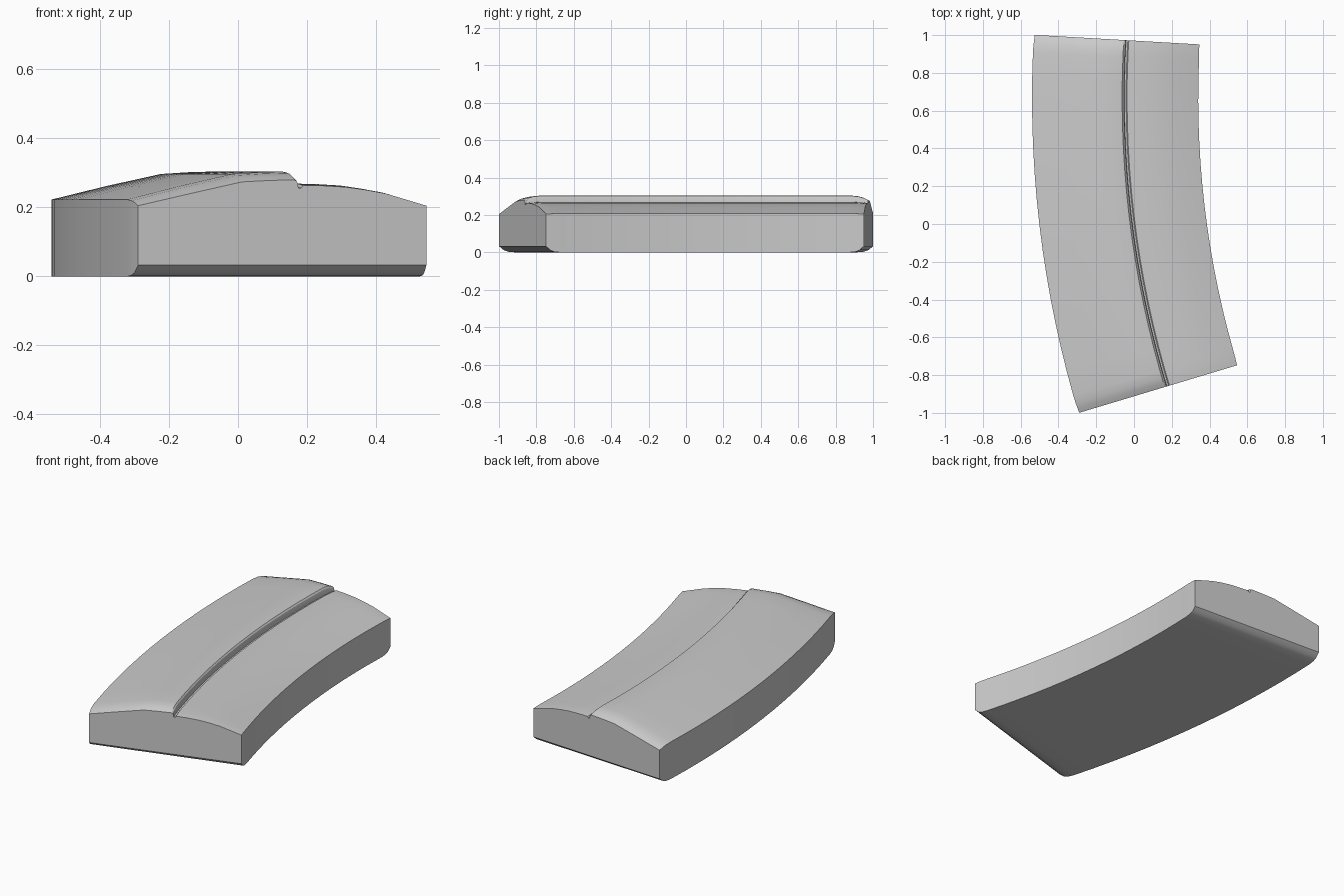
import bpy, bmesh, math

if "Cube" in bpy.data.objects:
    bpy.data.objects.remove(bpy.data.objects["Cube"])

# Arc the slab is swept along (plan view)
CX, CY = 5.25, 0.668
R_OUT, R_IN = 5.79, 4.91
A_BACK, A_FRONT = math.radians(-3.3), math.radians(16.75)

# Top profile: (fraction across the width, height, drop at the end faces)
TOP = [(0, .223, .018), (.18, .262, .022), (.36, .297, .023), (.45, .302, .024),
       (.53, .304, .024), (.542, .302, .022), (.550, .294, .018), (.554, .280, .010),
       (.556, .262, .006), (.566, .262, .006), (.572, .269, .005), (.64, .268, .005),
       (.72, .264, .005), (.79, .255, .004), (.86, .244, .004), (1, .208, .003)]

# End rounding: (distance from end, top drop factor, bottom lift, side pinch)
END = [(0, 1, .033, .005), (.025, .5, .012, .003), (.05, .18, .003, .001), (.09, 0, 0, 0)]


def stations():
    r = (R_OUT + R_IN) / 2
    back = [(A_BACK + d / r, k, b, p) for d, k, b, p in END]
    front = [(A_FRONT - d / r, k, b, p) for d, k, b, p in reversed(END)]
    a0, a1, n = back[-1][0], front[0][0], 14
    mid = [(a0 + (a1 - a0) * i / n, 0, 0, 0) for i in range(1, n)]
    return back + mid + front


def point(bm, radius, angle, z):
    return bm.verts.new((CX - radius * math.cos(angle), CY - radius * math.sin(angle), z))


# Curved slab with a stepped seam along its crown
bm = bmesh.new()
rings = []
for a, k, lift, pinch in stations():
    ro, ri = R_OUT - pinch, R_IN + pinch * .5
    ring = [point(bm, ro + (ri - ro) * u, a, z - k * drop) for u, z, drop in TOP]
    ring += [point(bm, ri, a, lift), point(bm, ro, a, lift)]
    rings.append(ring)
for r0, r1 in zip(rings, rings[1:]):
    for i in range(len(r0)):
        j = (i + 1) % len(r0)
        bm.faces.new((r0[i], r0[j], r1[j], r1[i]))
bm.faces.new(rings[0])
bm.faces.new(rings[-1])
bmesh.ops.recalc_face_normals(bm, faces=bm.faces)

mesh = bpy.data.meshes.new("curved_slab")
bm.to_mesh(mesh)
bm.free()
slab = bpy.data.objects.new("curved_slab", mesh)
bpy.context.collection.objects.link(slab)
bpy.context.view_layer.objects.active = slab
slab.select_set(True)
bpy.ops.object.shade_smooth_by_angle(angle=math.radians(25))
